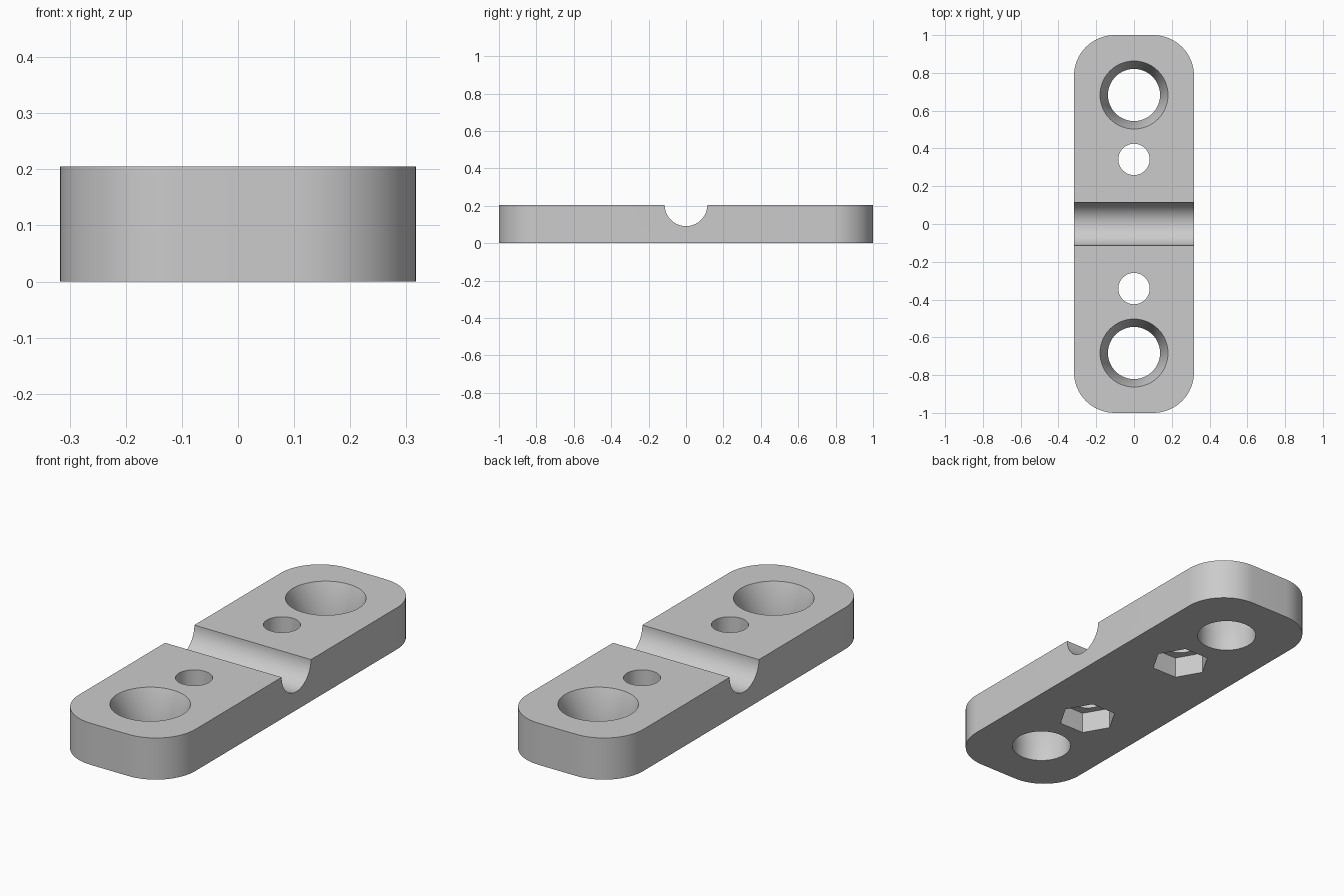
import bpy, bmesh
from math import radians, pi, cos, sin

cube = bpy.data.objects.get("Cube")
if cube:
    bpy.data.objects.remove(cube, do_unlink=True)

WIDTH, LENGTH, HEIGHT, CORNER = 0.635, 2.0, 0.205, 0.215

grey = bpy.data.materials.new("plain grey")
grey.use_nodes = True
colour = (0.6, 0.6, 0.6, 1)
grey.diffuse_color = colour
grey.node_tree.nodes["Principled BSDF"].inputs["Base Color"].default_value = colour


def make_object(name, bm):
    bmesh.ops.recalc_face_normals(bm, faces=bm.faces)
    mesh = bpy.data.meshes.new(name)
    bm.to_mesh(mesh)
    bm.free()
    mesh.materials.append(grey)
    obj = bpy.data.objects.new(name, mesh)
    bpy.context.collection.objects.link(obj)
    return obj


def turned(name, y, profile, sides):
    """Closed solid turned about a vertical axis from (radius, z) pairs."""
    bm = bmesh.new()
    rings = [[bm.verts.new((r * cos(2 * pi * i / sides), y + r * sin(2 * pi * i / sides), z))
              for i in range(sides)] for r, z in profile]
    for low, high in zip(rings, rings[1:]):
        for i in range(sides):
            j = (i + 1) % sides
            bm.faces.new((low[i], low[j], high[j], high[i]))
    bm.faces.new(rings[0])
    bm.faces.new(rings[-1])
    return make_object(name, bm)


# Flat bar with rounded corners
bm = bmesh.new()
bmesh.ops.create_cube(bm, size=1)
for v in bm.verts:
    v.co = (v.co.x * WIDTH, v.co.y * LENGTH, (v.co.z + 0.5) * HEIGHT)
uprights = [e for e in bm.edges if abs(e.verts[0].co.z - e.verts[1].co.z) > 0.1]
bmesh.ops.bevel(bm, geom=uprights, offset=CORNER, segments=16, profile=0.5, affect='EDGES')
bar = make_object("clamp_bar", bm)

# Groove across the middle of the top
groove = turned("groove_cutter", 0, [(0.114, -0.5), (0.114, 0.5)], 64)
groove.rotation_euler.y = radians(90)
groove.location.z = HEIGHT
cutters = [groove]

# Flared large hole, small bolt hole and hexagonal nut pocket at each end
FLARE_Z, RIM = 0.09, 0.18
slope = (RIM - 0.138) / (HEIGHT - FLARE_Z)
for side, end in ((-1, "front"), (1, "back")):
    cutters.append(turned(end + "_large_hole_cutter", side * 0.683,
                          [(0.138, -0.1), (0.138, FLARE_Z), (RIM + slope * 0.1, HEIGHT + 0.1)], 64))
    cutters.append(turned(end + "_bolt_hole_cutter", side * 0.342,
                          [(0.083, -0.1), (0.083, 0.3)], 48))
    cutters.append(turned(end + "_nut_pocket_cutter", side * 0.342,
                          [(0.136, -0.1), (0.136, 0.105)], 6))

# Cut each opening, then drop its cutter
bpy.context.view_layer.objects.active = bar
bar.select_set(True)
for cutter in cutters:
    cutter.hide_render = True
    mod = bar.modifiers.new(cutter.name, 'BOOLEAN')
    mod.operation, mod.solver, mod.object = 'DIFFERENCE', 'EXACT', cutter
    bpy.ops.object.modifier_apply(modifier=mod.name)
    bpy.data.objects.remove(cutter, do_unlink=True)

bpy.ops.object.shade_smooth_by_angle(angle=radians(30))
